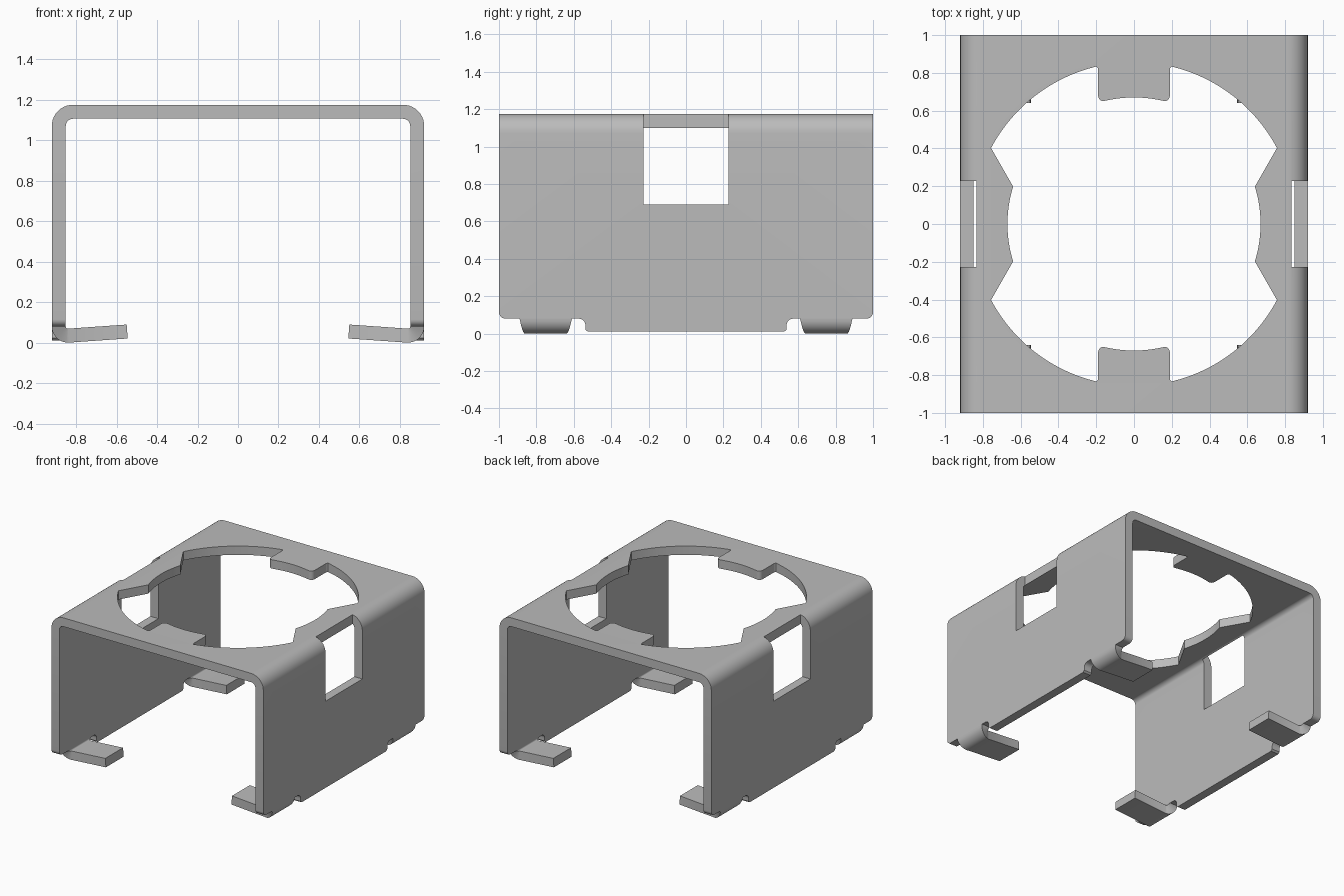
import bpy, bmesh
from math import cos, sin, radians

if "Cube" in bpy.data.objects:
    bpy.data.objects.remove(bpy.data.objects["Cube"], do_unlink=True)

grey = bpy.data.materials.new("plain grey metal")
grey.use_nodes = True
colour = (0.5, 0.5, 0.5, 1)
grey.diffuse_color = colour
grey.node_tree.nodes["Principled BSDF"].inputs["Base Color"].default_value = colour

HALF_W, HEIGHT, THICK, BEND = 0.92, 1.175, 0.069, 0.105
WALL_END, TAB_TOP = 0.01, 0.08


def arc(cx, cy, r, a0, a1, n):
    return [(cx + r * cos(radians(a0 + (a1 - a0) * i / n)),
             cy + r * sin(radians(a0 + (a1 - a0) * i / n))) for i in range(n + 1)]


def loft(name, rings):
    """Closed solid through matching rings of points."""
    bm = bmesh.new()
    loops = [[bm.verts.new(p) for p in ring] for ring in rings]
    for a, b in zip(loops, loops[1:]):
        for i in range(len(a)):
            j = (i + 1) % len(a)
            bm.faces.new((a[i], a[j], b[j], b[i]))
    bm.faces.new(loops[0][::-1])
    bm.faces.new(loops[-1])
    bmesh.ops.recalc_face_normals(bm, faces=bm.faces)
    mesh = bpy.data.meshes.new(name)
    bm.to_mesh(mesh)
    bm.free()
    mesh.materials.append(grey)
    obj = bpy.data.objects.new(name, mesh)
    bpy.context.collection.objects.link(obj)
    return obj


def activate(obj):
    bpy.ops.object.select_all(action="DESELECT")
    obj.select_set(True)
    bpy.context.view_layer.objects.active = obj


def cut(obj, cutter):
    cutter.hide_render = True
    activate(obj)
    mod = obj.modifiers.new("cut", "BOOLEAN")
    mod.operation, mod.solver, mod.object = "DIFFERENCE", "EXACT", cutter
    bpy.ops.object.modifier_apply(modifier=mod.name)
    bpy.data.objects.remove(cutter, do_unlink=True)


def smooth(obj):
    activate(obj)
    bpy.ops.object.shade_smooth_by_angle(angle=radians(30))


# Bent sheet: inverted U profile with rounded outer and inner corners
def half_profile(offset):
    r = BEND - offset
    return [(HALF_W - offset, WALL_END)] + arc(HALF_W - BEND, HEIGHT - BEND, r, 0, 90, 10)


def full_profile(offset):
    h = half_profile(offset)
    return h + [(-x, z) for x, z in reversed(h)]


profile = full_profile(0) + full_profile(THICK)[::-1]
bracket = loft("bent_bracket", [[(x, y, z) for x, z in profile] for y in (-1, 1)])

# Round top opening with two square lugs and two flared lugs
quarter = (arc(0, 0, 0.67, 0, 17.2, 6) + arc(0, 0, 0.857, 28, 76.6, 20)
           + [(0.192, 0.826), (0.19, 0.815)] + arc(0.16, 0.68, 0.03, 0, -80, 5)
           + arc(0, 0, 0.67, 77, 90, 5))
half = quarter + [(-x, y) for x, y in quarter[-2::-1]]
outline = half + [(-x, -y) for x, y in half[1:-1]]
cut(bracket, loft("opening_cutter", [[(x, y, z) for x, y in outline] for z in (0.9, 1.4)]))

# Side windows reaching up through the bend
for s in (-1, 1):
    box = [(0.835, 0.69), (1.1, 0.69), (1.1, 1.4), (0.835, 1.4)]
    cut(bracket, loft("window_cutter",
                      [[(s * x, y, z) for x, z in box] for y in (-0.228, 0.228)]))

# Raised lower edge at the ends, with relief notches and rounded corners
edge = ([(0.525, -0.1), (0.525, WALL_END), (0.538, 0.022)]
        + arc(0.573, 0.045, 0.035, 180, 90, 6)
        + arc(0.965, 0.115, 0.035, -90, 0, 6) + [(1.1, 0.115), (1.1, -0.1)])
for s in (-1, 1):
    cut(bracket, loft("edge_cutter", [[(x, s * y, z) for y, z in edge] for x in (-1.2, 1.2)]))
smooth(bracket)


# Four inward-bent retaining tabs, tapering through the bend
def tab(name, sx, sy):
    cx, steps, end_angle = HALF_W - TAB_TOP, 10, 94
    stations = []
    for i in range(steps + 1):
        a = radians(end_angle * i / steps)
        stations.append((cx, TAB_TOP, a, 0.14 - 0.03 * i / steps))
    a = radians(end_angle)
    stations.append((cx - 0.29 * sin(a), TAB_TOP - 0.29 * cos(a), a, 0.11))
    rings = []
    for x, z, a, w in stations:
        ring = []
        for r, side in ((TAB_TOP, -1), (TAB_TOP, 1),
                        (TAB_TOP - THICK, 1), (TAB_TOP - THICK, -1)):
            ring.append((sx * (x + r * cos(a)), sy * (0.75 + side * w), z - r * sin(a)))
        rings.append(ring)
    smooth(loft(name, rings))


for sx, side in ((1, "left"), (-1, "right")):
    for sy, end in ((-1, "front"), (1, "back")):
        tab(f"{end}_{side}_tab", sx, sy)
